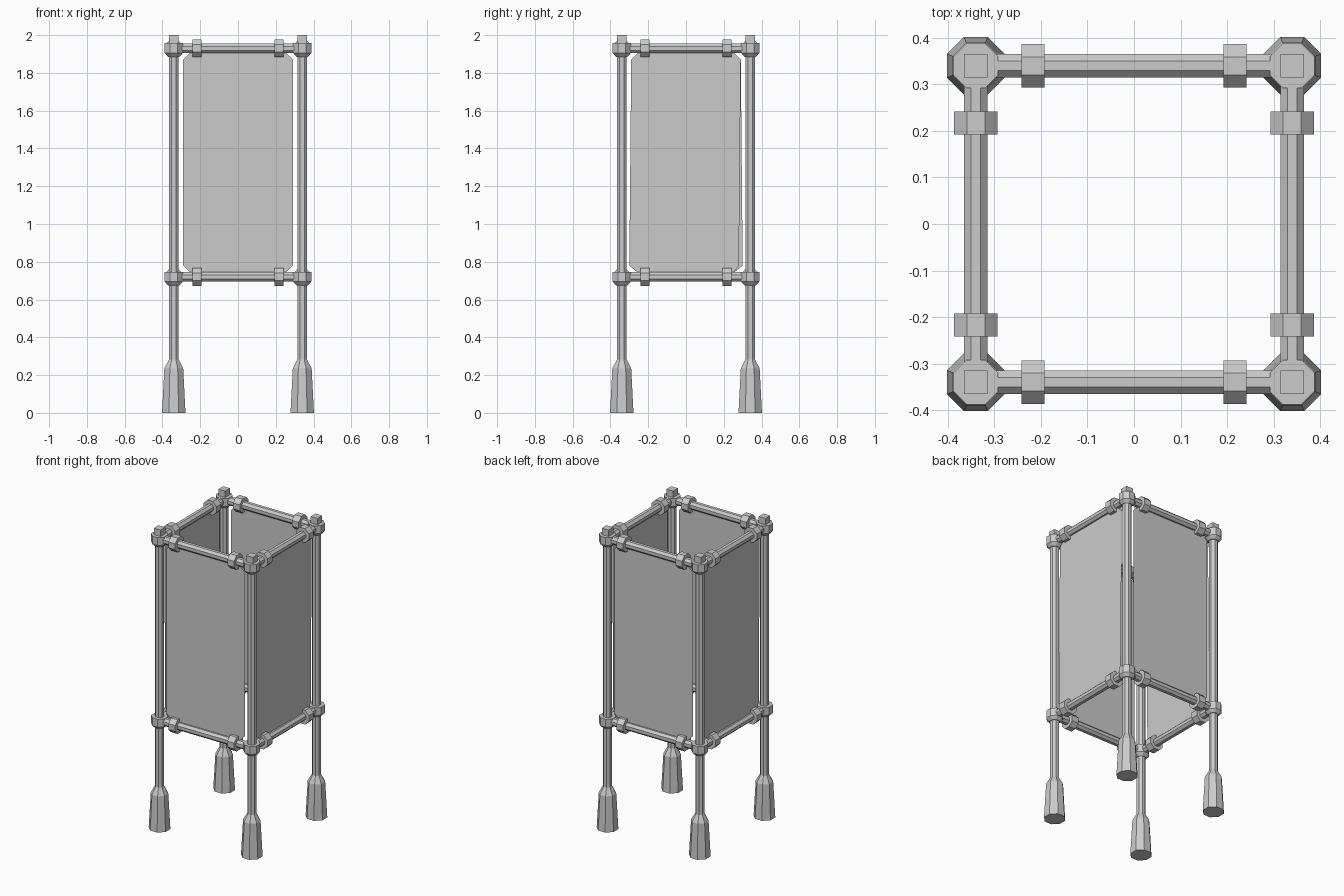
import bpy, bmesh, math
from mathutils import Matrix

if "Cube" in bpy.data.objects:
    bpy.data.objects.remove(bpy.data.objects["Cube"])

P = 0.34             # post offset from centre
RAILS = (0.72, 1.93)  # rail heights


def make_object(name, bm):
    bmesh.ops.recalc_face_normals(bm, faces=bm.faces)
    me = bpy.data.meshes.new(name)
    bm.to_mesh(me)
    bm.free()
    ob = bpy.data.objects.new(name, me)
    bpy.context.collection.objects.link(ob)
    return ob


def lathe(name, profile, matrix, sides=8):
    """Capped prism from (half width, height) pairs, flats facing the axes."""
    bm = bmesh.new()
    rings = []
    for a, z in profile:
        r = a / math.cos(math.pi / sides)
        rings.append([bm.verts.new((r * math.cos(2 * math.pi * (i + .5) / sides),
                                    r * math.sin(2 * math.pi * (i + .5) / sides), z))
                      for i in range(sides)])
    for lo, hi in zip(rings, rings[1:]):
        for i in range(sides):
            j = (i + 1) % sides
            bm.faces.new((lo[i], lo[j], hi[j], hi[i]))
    bm.faces.new(rings[0][::-1])
    bm.faces.new(rings[-1])
    bm.transform(matrix)
    return make_object(name, bm)


# corner posts with square tips, tapered feet and collars
for sx in (-1, 1):
    for sy in (-1, 1):
        at = Matrix.Translation((sx * P, sy * P, 0))
        lathe("post", [(.026, .25), (.026, 1.94)], at)
        lathe("post_tip", [(.025, 1.93), (.025, 2.0)], at, 4)
        lathe("foot", [(.062, 0), (.05, .235), (.026, .282)], at)
        for z in RAILS:
            lathe("collar", [(.03, z - .045), (.048, z - .025), (.048, z + .027)], at)

# four sides: two rails with clamps, and a stretched fabric panel
for k in range(4):
    side = Matrix.Rotation(k * math.pi / 2, 4, 'Z') @ Matrix.Translation((0, -P, 0))
    for z in RAILS:
        rail = side @ Matrix.Translation((0, 0, z)) @ Matrix.Rotation(math.pi / 2, 4, 'Y')
        lathe("rail", [(.025, -P), (.025, P)], rail)
        for s in (-1, 1):
            lathe("rail_clamp", [(.047, s * .217 - .025), (.047, s * .217 + .025)], rail)

    bm = bmesh.new()
    lo, hi, w, c = .735, 1.915, .29, .045
    skew = .01 if k % 2 else 0
    outline = [(-w + c, lo), (w - c, lo), (w - skew, lo + c), (w, hi - c),
               (w - c, hi), (-w + c, hi), (-w, hi - c), (-w - skew, lo + c)]
    bm.faces.new([bm.verts.new((x, 0, z)) for x, z in outline])
    bm.transform(side)
    make_object("fabric_panel", bm)
